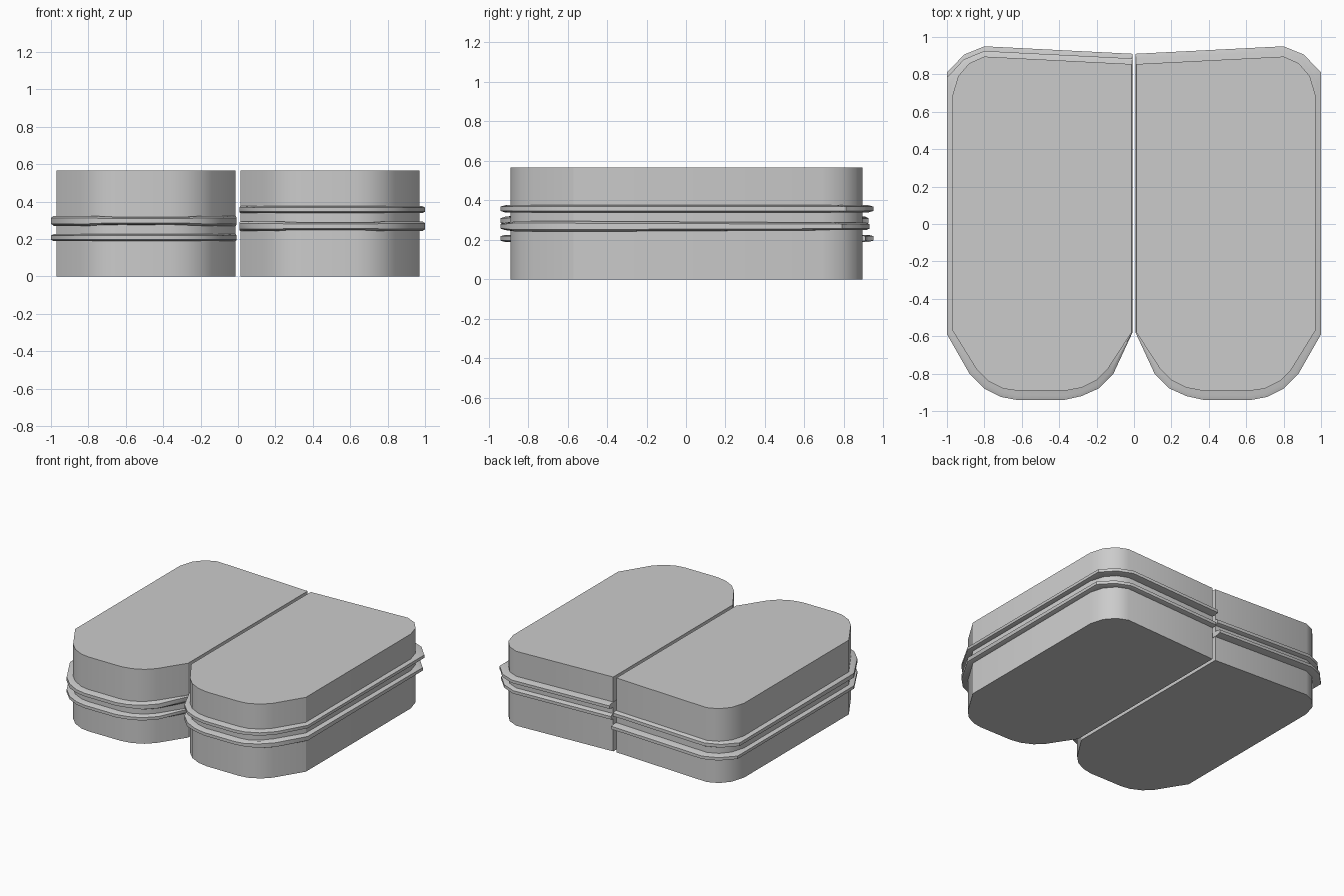
import bpy, bmesh, math

cube = bpy.data.objects.get("Cube")
if cube:
    bpy.data.objects.remove(cube, do_unlink=True)

grey = bpy.data.materials.new("plain_grey")
grey.use_nodes = True
grey.diffuse_color = (0.6, 0.6, 0.6, 1)
grey.node_tree.nodes["Principled BSDF"].inputs["Base Color"].default_value = (0.6, 0.6, 0.6, 1)

# Half outlines, left half, clockwise from the inner back corner
BODY = [(0.013, 0.855), (0.8, 0.895), (0.88, 0.86), (0.94, 0.79), (0.97, 0.69),
        (0.97, -0.57), (0.84, -0.78), (0.78, -0.84), (0.7, -0.88), (0.63, -0.89),
        (0.36, -0.89), (0.28, -0.875), (0.2, -0.835), (0.14, -0.775), (0.013, -0.58)]
BAND = [(0.008, 0.91), (0.8, 0.95), (0.91, 0.905), (0.97, 0.84), (1.0, 0.81),
        (1.0, -0.59), (0.88, -0.8), (0.8, -0.88), (0.71, -0.925), (0.63, -0.94),
        (0.37, -0.94), (0.28, -0.92), (0.19, -0.88), (0.11, -0.8), (0.008, -0.58)]


def loft(name, rings, side):
    """Join stacked rings of points, cap both ends, place on one side."""
    bm = bmesh.new()
    loops = [[bm.verts.new((side * x, y, z)) for x, y, z in ring] for ring in rings]
    n = len(loops[0])
    for low, high in zip(loops, loops[1:]):
        for i in range(n):
            j = (i + 1) % n
            bm.faces.new((low[i], low[j], high[j], high[i]))
    bm.faces.new(loops[0])
    bm.faces.new(loops[-1])
    bmesh.ops.recalc_face_normals(bm, faces=bm.faces)
    mesh = bpy.data.meshes.new(name)
    bm.to_mesh(mesh)
    bm.free()
    mesh.materials.append(grey)
    obj = bpy.data.objects.new(name, mesh)
    bpy.context.collection.objects.link(obj)
    bpy.ops.object.select_all(action='DESELECT')
    obj.select_set(True)
    bpy.context.view_layer.objects.active = obj
    bpy.ops.object.shade_smooth_by_angle(angle=math.radians(30))


def body(name, side):
    loft(name, [[(x, y, z) for x, y in BODY] for z in (0, 0.565)], side)


def band(name, side, middle, height, flare=0, back=0):
    """Ridge around a half; flare thickens its front corners, back pulls its rear in."""
    levels = [(0.5, -0.5), (1, -0.3), (1, 0.3), (0.5, 0.5)]
    rings = []
    for out, level in levels:
        ring = []
        for (bx, by), (x, y) in zip(BODY, BAND):
            corner = -0.9 < y < -0.5
            h = height + (flare if corner else 0)
            y -= back if y > 0.8 else 0
            ring.append((bx + (x - bx) * out, by + (y - by) * out, middle + level * h))
        rings.append(ring)
    loft(name, rings, side)


# Two slab halves
body("left_half", 1)
body("right_half", -1)

# Two ridges around each half, staggered in height
band("left_upper_band", 1, 0.357, 0.037)
band("left_lower_band", 1, 0.268, 0.038, 0.015, 0.02)
band("right_upper_band", -1, 0.297, 0.04, 0.013, 0.025)
band("right_lower_band", -1, 0.207, 0.037)
